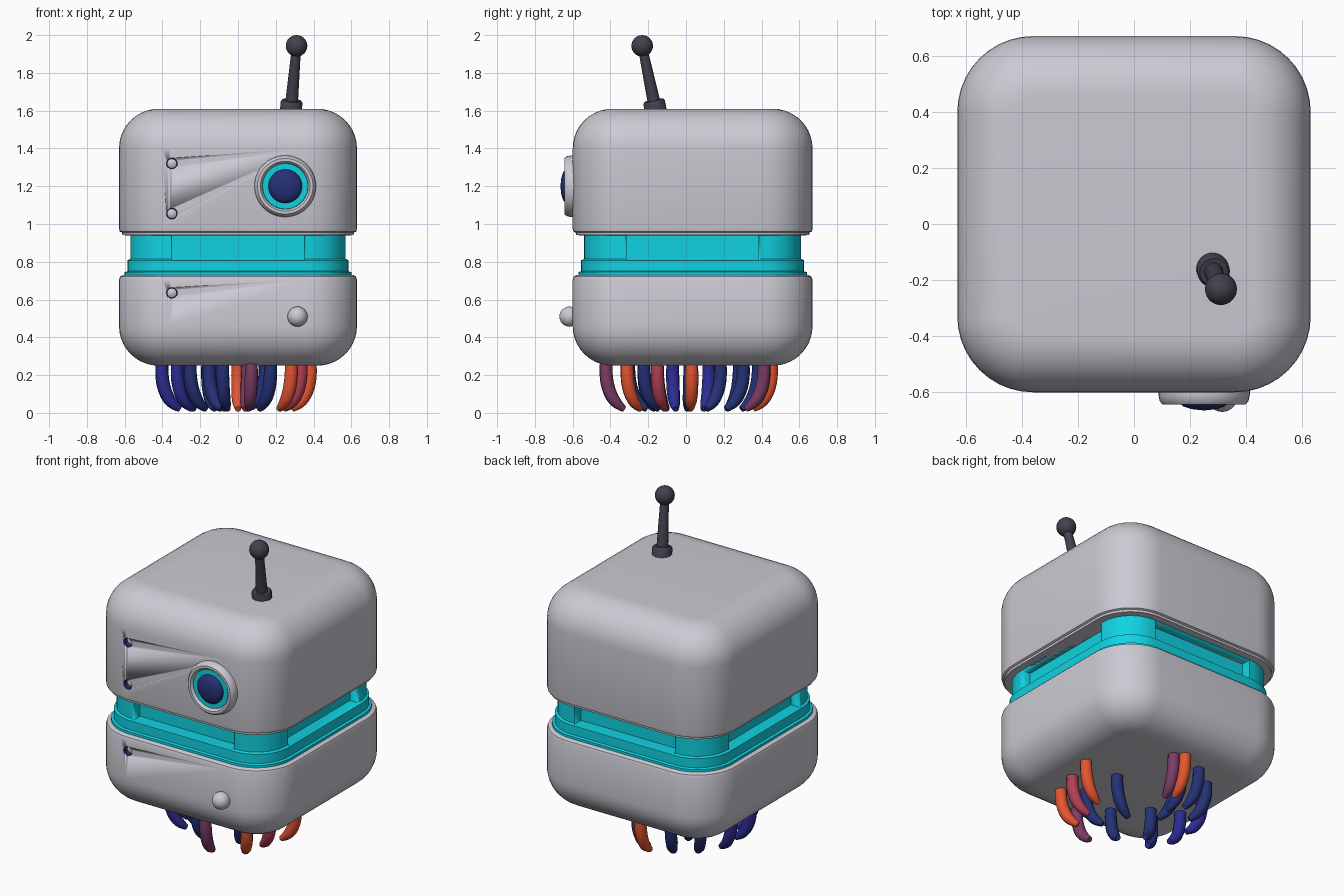
import bpy, bmesh, math
from mathutils import Vector, Matrix

cube = bpy.data.objects.get("Cube")
if cube:
    bpy.data.objects.remove(cube, do_unlink=True)


def material(name, rgb):
    m = bpy.data.materials.new(name)
    m.use_nodes = True
    m.diffuse_color = (*rgb, 1)
    bsdf = m.node_tree.nodes["Principled BSDF"]
    bsdf.inputs["Base Color"].default_value = (*rgb, 1)
    bsdf.inputs["Roughness"].default_value = 0.6
    return m


GREY = material("light grey", (0.60, 0.59, 0.65))
CYAN = material("cyan", (0.005, 0.65, 0.76))
NAVY = material("navy", (0.018, 0.03, 0.18))
BLUE = material("blue", (0.025, 0.025, 0.30))
DARK = material("charcoal", (0.055, 0.053, 0.075))
ORANGE = material("orange", (0.78, 0.09, 0.03))
ROSE = material("rose", (0.45, 0.05, 0.09))
PURPLE = material("purple", (0.2, 0.045, 0.13))
CY = 0.035          # body centre in y
FRONT = Matrix.Rotation(math.pi / 2, 4, 'X')   # turns +z to face the front


def finish(name, bm, mat, angle=40):
    bmesh.ops.recalc_face_normals(bm, faces=bm.faces[:])
    me = bpy.data.meshes.new(name)
    bm.to_mesh(me)
    bm.free()
    me.materials.append(mat)
    ob = bpy.data.objects.new(name, me)
    bpy.context.collection.objects.link(ob)
    activate(ob)
    bpy.ops.object.shade_smooth_by_angle(angle=math.radians(angle))
    return ob


def activate(ob):
    bpy.ops.object.select_all(action='DESELECT')
    ob.select_set(True)
    bpy.context.view_layer.objects.active = ob


def bridge(bm, rings):
    for a, b in zip(rings, rings[1:]):
        for i in range(len(a)):
            j = (i + 1) % len(a)
            bm.faces.new((a[i], a[j], b[j], b[i]))


def rounded_loft(name, sections, mat, corner=0.27):
    """Stack rounded squares given as (inset, height)."""
    bm = bmesh.new()
    rings = []
    for inset, z in sections:
        ring = []
        for k in range(4):
            sx, sy = ((1, 1), (-1, 1), (-1, -1), (1, -1))[k]
            for s in range(11):
                a = math.radians(90 * k + 9 * s)
                r = max(corner - inset, 0.03)
                ring.append(bm.verts.new((
                    sx * (0.63 - inset - r) + r * math.cos(a),
                    CY + sy * (0.635 - inset - r) + r * math.sin(a), z)))
        rings.append(ring)
    bridge(bm, rings)
    bm.faces.new(rings[0])
    bm.faces.new(rings[-1])
    return finish(name, bm, mat)


def lathe(name, profile, mat, matrix, closed=False, sides=40):
    bm = bmesh.new()
    pts = profile + profile[:1] if closed else profile
    rings = [[bm.verts.new((r * math.cos(2 * math.pi * i / sides),
                            r * math.sin(2 * math.pi * i / sides), h))
              for i in range(sides)] for r, h in pts]
    bridge(bm, rings)
    bmesh.ops.remove_doubles(bm, verts=bm.verts[:], dist=1e-5)
    bm.transform(matrix)
    return finish(name, bm, mat)


def ball(name, centre, radius, mat):
    bm = bmesh.new()
    bmesh.ops.create_uvsphere(bm, u_segments=28, v_segments=16, radius=radius,
                              matrix=Matrix.Translation(centre))
    return finish(name, bm, mat, 80)


def cut(target, cutter):
    mod = target.modifiers.new("cut", 'BOOLEAN')
    mod.operation, mod.solver, mod.object = 'DIFFERENCE', 'EXACT', cutter
    activate(target)
    bpy.ops.object.modifier_apply(modifier=mod.name)
    bpy.data.objects.remove(cutter, do_unlink=True)


# shells with soft top and bottom edges
R = 0.21
arc = [(R * (1 - math.cos(math.radians(a))), R * math.sin(math.radians(a)))
       for a in range(0, 91, 9)]
upper = rounded_loft("upper_shell", [(0.035, 0.94), (0.018, 0.942), (0.016, 0.955),
                     (0.004, 0.96), (0, 0.975)] + [(i, 1.4 + h) for i, h in arc], GREY)
lower = rounded_loft("lower_shell", [(i, 0.46 - h) for i, h in reversed(arc)] +
                     [(0, 0.705), (0.006, 0.722), (0.02, 0.73), (0.05, 0.73)], GREY)

# glowing band with a stepped foot and a recessed panel on each side
band = rounded_loft("middle_band", [(0.03, 0.70), (0.03, 0.745), (0.045, 0.75),
                    (0.045, 0.808), (0.06, 0.815), (0.06, 0.96)], CYAN)
for k in range(4):
    bm = bmesh.new()
    bmesh.ops.create_cube(bm, size=1, matrix=Matrix.Translation((0, CY, 0)) @
                          Matrix.Rotation(k * math.pi / 2, 4, 'Z') @
                          Matrix.Translation((0.63, 0, 0.875)) @
                          Matrix.Diagonal((0.24, 0.70, 0.13, 1)))
    cut(band, finish("panel_cutter", bm, CYAN))

# small sockets with a blue wall and a pin in the middle
for n, z in enumerate((1.32, 1.055, 0.635)):
    place = Matrix.Translation((-0.35, -0.6, z)) @ FRONT
    bm = bmesh.new()
    bmesh.ops.create_cone(bm, cap_ends=True, segments=24, radius1=0.03, radius2=0.03,
                          depth=0.08, matrix=place)
    cut(lower if z < 0.8 else upper, finish("socket_cutter", bm, GREY))
    lathe(f"socket_wall_{n}", [(0.031, -0.04), (0.031, -0.003), (0.025, -0.008), (0.025, -0.04)],
          NAVY, place, True, 24)
    lathe(f"socket_pin_{n}", [(0.025, -0.032), (0.012, -0.024), (0, -0.022)],
          GREY, place, False, 24)

# eye
eye = Matrix.Translation((0.25, -0.59, 1.2)) @ FRONT
lathe("eye_rim", [(0.163, -0.02), (0.163, 0.02), (0.158, 0.042), (0.147, 0.054), (0.132, 0.054),
                  (0.122, 0.043), (0.118, -0.02)], GREY, eye, True)
lathe("eye_glow_ring", [(0.122, 0.03), (0.12, 0.04), (0.088, 0.04), (0.085, 0.02)], CYAN, eye, True)
lathe("eye_lens", [(0.09, 0.03), (0.089, 0.045), (0.075, 0.06), (0.045, 0.07), (0, 0.075)],
      NAVY, eye)

# front knob
ball("front_knob", (0.315, -0.617, 0.51), 0.053, GREY)

# antenna
foot, tip = Vector((0.28, -0.16, 1.6)), Vector((0.31, -0.232, 1.943))
lean = (tip - foot).to_track_quat('Z', 'Y').to_matrix().to_4x4()
stand = Matrix.Translation(foot) @ lean
lathe("antenna_base", [(0.058, -0.03), (0.058, 0.045), (0.05, 0.056), (0, 0.056)], DARK, stand)
lathe("antenna_rod", [(0.034, 0.04), (0.024, (tip - foot).length)], DARK, stand, sides=20)
ball("antenna_ball", tip, 0.057, DARK)

# curled tentacles below, each bending in toward the middle
tentacles = [
    (0.38, 0.03, ORANGE), (0.28, -0.31, ORANGE), (0.33, -0.15, ROSE),
    (0.07, -0.42, PURPLE), (0.0, 0.45, ORANGE), (0.05, 0.41, PURPLE),
    (0.17, -0.22, NAVY), (0.14, 0.02, NAVY), (-0.08, -0.30, NAVY),
    (-0.16, 0.38, NAVY), (-0.1, 0.30, NAVY), (-0.15, 0.18, NAVY),
    (-0.25, -0.15, NAVY), (-0.30, 0.28, NAVY), (-0.40, 0.12, BLUE),
    (-0.40, -0.07, BLUE), (-0.32, -0.22, BLUE)]
for n, (x, y, mat) in enumerate(tentacles):
    root = Vector((x, y, 0))
    inward = -root.normalized()
    cu = bpy.data.curves.new(f"tentacle_{n}", 'CURVE')
    cu.dimensions, cu.bevel_depth, cu.bevel_resolution = '3D', 0.036, 3
    cu.use_fill_caps, cu.resolution_u = True, 6
    sp = cu.splines.new('NURBS')
    path = [(0.0, 0.30, 0.9), (-0.01, 0.2, 1.0), (0.015, 0.09, 1.0),
            (0.055, 0.045, 0.85), (0.095, 0.02, 0.45)]
    sp.points.add(len(path) - 1)
    for p, (d, z, r) in zip(sp.points, path):
        p.co = (*(root + inward * d).xy, z, 1)
        p.radius = r
    sp.use_endpoint_u, sp.order_u, sp.use_smooth = True, 4, True
    cu.materials.append(mat)
    ob = bpy.data.objects.new(f"tentacle_{n}", cu)
    bpy.context.collection.objects.link(ob)
    activate(ob)
    bpy.ops.object.convert(target='MESH')
